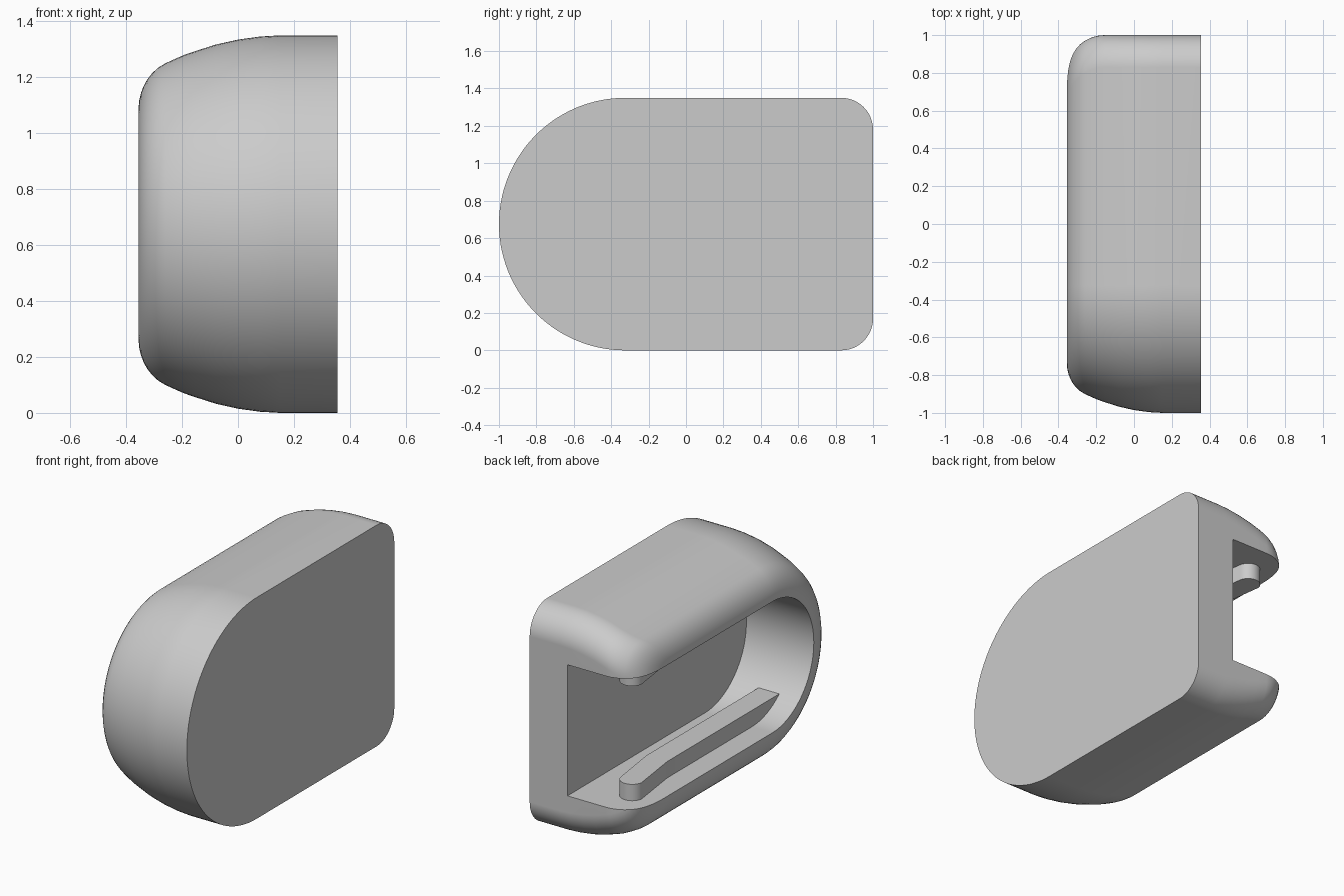
import bpy, bmesh, math

if "Cube" in bpy.data.objects:
    bpy.data.objects.remove(bpy.data.objects["Cube"], do_unlink=True)

MID_Z = 0.675      # mid height of the shell
ARC_Y = -0.325     # centre of the rounded front
X_END = 0.355      # half width of the shell

grey = bpy.data.materials.new("light_grey")
grey.use_nodes = True
grey.diffuse_color = (0.6, 0.6, 0.6, 1)
grey.node_tree.nodes["Principled BSDF"].inputs["Base Color"].default_value = (0.6, 0.6, 0.6, 1)


def loft(name, rings):
    """Skin matching rings of points and cap both ends."""
    bm = bmesh.new()
    loops = [[bm.verts.new(p) for p in ring] for ring in rings]
    n = len(loops[0])
    for a, b in zip(loops, loops[1:]):
        for i in range(n):
            j = (i + 1) % n
            bm.faces.new((a[i], a[j], b[j], b[i]))
    bm.faces.new(loops[0])
    bm.faces.new(loops[-1])
    bmesh.ops.recalc_face_normals(bm, faces=bm.faces)
    mesh = bpy.data.meshes.new(name)
    bm.to_mesh(mesh)
    bm.free()
    mesh.materials.append(grey)
    obj = bpy.data.objects.new(name, mesh)
    bpy.context.collection.objects.link(obj)
    return obj


def arc(cx, cy, r, start, end, steps):
    angles = [math.radians(start + (end - start) * i / steps) for i in range(steps + 1)]
    return [(cx + r * math.cos(a), cy + r * math.sin(a)) for a in angles]


def smooth(obj, angle=35):
    bpy.ops.object.select_all(action='DESELECT')
    obj.select_set(True)
    bpy.context.view_layer.objects.active = obj
    bpy.ops.object.shade_smooth_by_angle(angle=math.radians(angle))


def shell_ring(x, inset):
    """Round-fronted outline at x, drawn in by the edge rounding."""
    half = MID_Z - inset
    t = min(0.2, max(0.0, -0.155 - x))
    back = 1 - (0.2 - math.sqrt(0.04 - t * t))
    r = 0.17
    pts = arc(ARC_Y, MID_Z, half, 90, 270, 56)
    pts += arc(back - r, MID_Z - half + r, r, -90, 0, 12)
    pts += arc(back - r, MID_Z + half - r, r, 0, 90, 12)
    return [(x, y, z) for y, z in pts]


# Shell: flat wall at +x, gently domed sides, rounded edge at -x
PROFILE = [(X_END, 0), (0.15, 0), (0.08, 0.004), (0.0, 0.015), (-0.08, 0.033),
           (-0.155, 0.057), (-0.19, 0.069), (-0.225, 0.084), (-0.26, 0.1),
           (-0.285, 0.115), (-0.307, 0.135), (-0.325, 0.158), (-0.338, 0.182),
           (-0.347, 0.206), (-0.353, 0.23), (-X_END, 0.25)]
shell = loft("shell", [shell_ring(x, i) for x, i in PROFILE])

# Slot: open at the back and at -x, rounded at the front
slot = arc(ARC_Y, MID_Z, 0.4, 90, 270, 48) + [(1.3, MID_Z - 0.4), (1.3, MID_Z + 0.4)]
cutter = loft("slot_cutter", [[(x, y, z) for y, z in slot] for x in (0.1, -0.6)])
cutter.hide_render = True
cut = shell.modifiers.new("slot", 'BOOLEAN')
cut.operation = 'DIFFERENCE'
cut.solver = 'EXACT'
cut.object = cutter
bpy.context.view_layer.objects.active = shell
bpy.ops.object.modifier_apply(modifier=cut.name)
bpy.data.objects.remove(cutter, do_unlink=True)
smooth(shell)
shell.modifiers.new("even_shading", 'WEIGHTED_NORMAL').keep_sharp = True

# Guide rails: bent toward the opening, with a round rear end
rail = [(-0.077, -0.6), (-0.077, 0.49)]
rail += arc(-0.19, 0.79, 0.07, 8, 172, 20)
rail += [(-0.217, 0.49), (-0.217, -0.6)]
for name, side in (("lower_rail", -1), ("upper_rail", 1)):
    heights = [MID_Z + side * d for d in (0.415, 0.3)]
    smooth(loft(name, [[(x, y, z) for x, y in rail] for z in heights]), 20)
